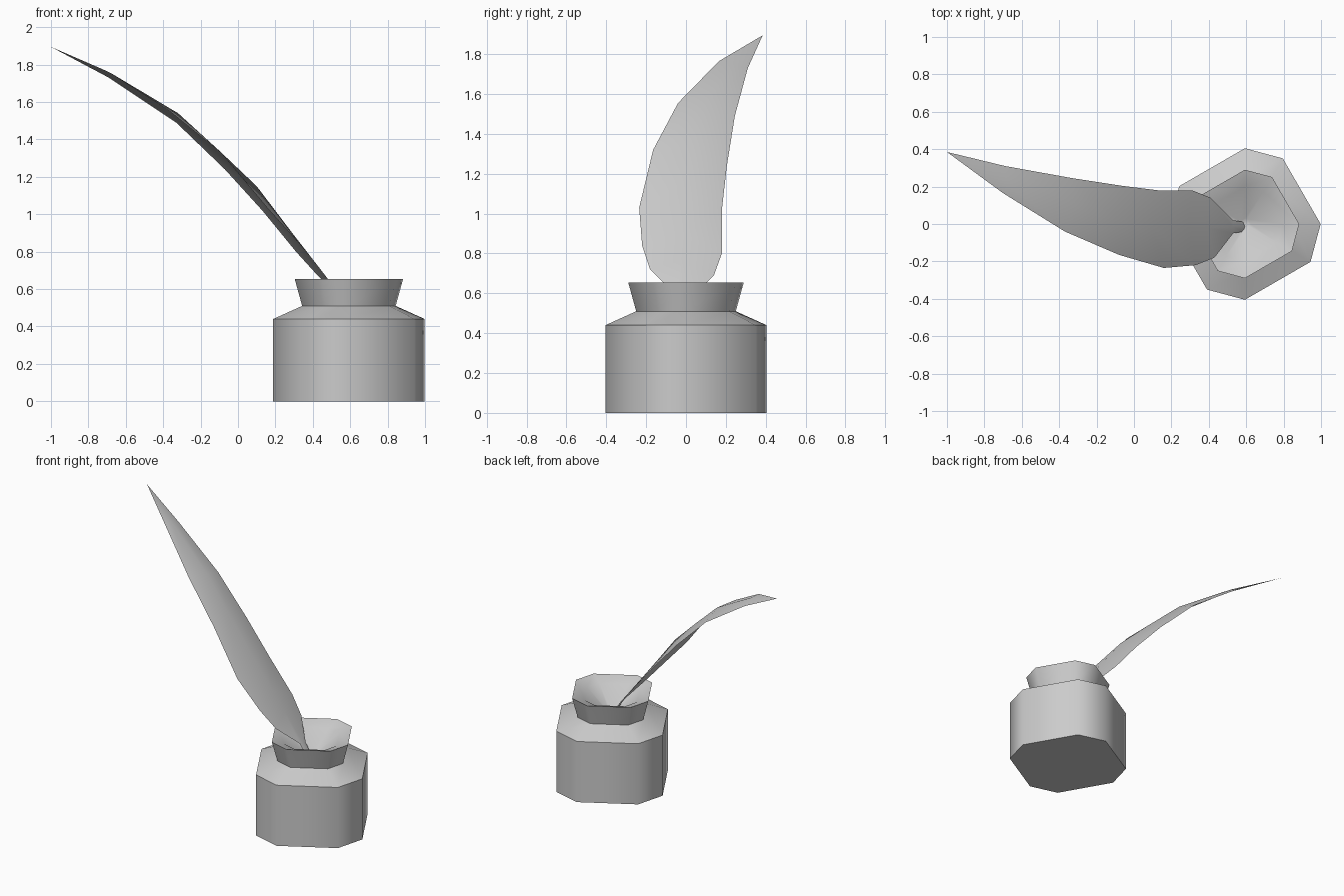
import bpy, bmesh, math

cube = bpy.data.objects.get("Cube")
if cube:
    bpy.data.objects.remove(cube, do_unlink=True)

grey = bpy.data.materials.new("plain grey")
grey.use_nodes = True
grey.diffuse_color = (0.6, 0.6, 0.6, 1)
grey.node_tree.nodes["Principled BSDF"].inputs["Base Color"].default_value = (0.6, 0.6, 0.6, 1)


def finish(bm, name, angle):
    """Turn a bmesh into a smooth-shaded object with crisp edges."""
    mesh = bpy.data.meshes.new(name)
    bm.to_mesh(mesh)
    bm.free()
    mesh.materials.append(grey)
    obj = bpy.data.objects.new(name, mesh)
    bpy.context.collection.objects.link(obj)
    bpy.ops.object.select_all(action='DESELECT')
    obj.select_set(True)
    bpy.context.view_layer.objects.active = obj
    bpy.ops.object.shade_smooth_by_angle(angle=math.radians(angle))
    return obj


def bridge(bm, a, b):
    for i in range(len(a)):
        j = (i + 1) % len(a)
        bm.faces.new((a[i], a[j], b[j], b[i]))


# Inkwell: uneven eight-sided body, shoulder, flared neck and inner funnel
angles = [math.radians(q + s) for q in range(0, 360, 90) for s in (0, 60)]
profile = [(0.405, 0), (0.405, 0.44), (0.25, 0.51), (0.29, 0.655), (0.2, 0.625), (0.03, 0.5)]
bm = bmesh.new()
rings = [[bm.verts.new((0.593 + r * math.cos(a), r * math.sin(a), z)) for a in angles]
         for r, z in profile]
for low, high in zip(rings, rings[1:]):
    bridge(bm, low, high)
bm.faces.new(rings[0][::-1])
bm.faces.new(rings[-1])
finish(bm, "inkwell", 50)

# Quill blade: left edge, raised spine and right edge at each station
stations = [
    ((0.59, -0.04, 0.49), (0.6, -0.015, 0.49), (0.59, 0.01, 0.49)),
    ((0.53, -0.05, 0.59), (0.53, -0.015, 0.59), (0.53, 0.02, 0.57)),
    ((0.43, -0.18, 0.72), (0.39, -0.02, 0.77), (0.41, 0.14, 0.69)),
    ((0.33, -0.22, 0.84), (0.29, -0.02, 0.90), (0.31, 0.18, 0.80)),
    ((0.16, -0.235, 1.03), (0.10, -0.02, 1.15), (0.13, 0.18, 1.02)),
    ((-0.08, -0.165, 1.32), (-0.10, 0.03, 1.34), (-0.07, 0.205, 1.24)),
    ((-0.37, -0.04, 1.555), (-0.32, 0.10, 1.54), (-0.33, 0.245, 1.49)),
    ((-0.70, 0.165, 1.765), (-0.68, 0.225, 1.755), (-0.69, 0.31, 1.73)),
]
bm = bmesh.new()
rows = [[bm.verts.new(p) for p in row] for row in stations]
for a, b in zip(rows, rows[1:]):
    for i in range(2):
        bm.faces.new((a[i], a[i + 1], b[i + 1], b[i]))
tip = bm.verts.new((-1, 0.385, 1.895))
for i in range(2):
    bm.faces.new((rows[-1][i], rows[-1][i + 1], tip))
finish(bm, "quill", 60)
